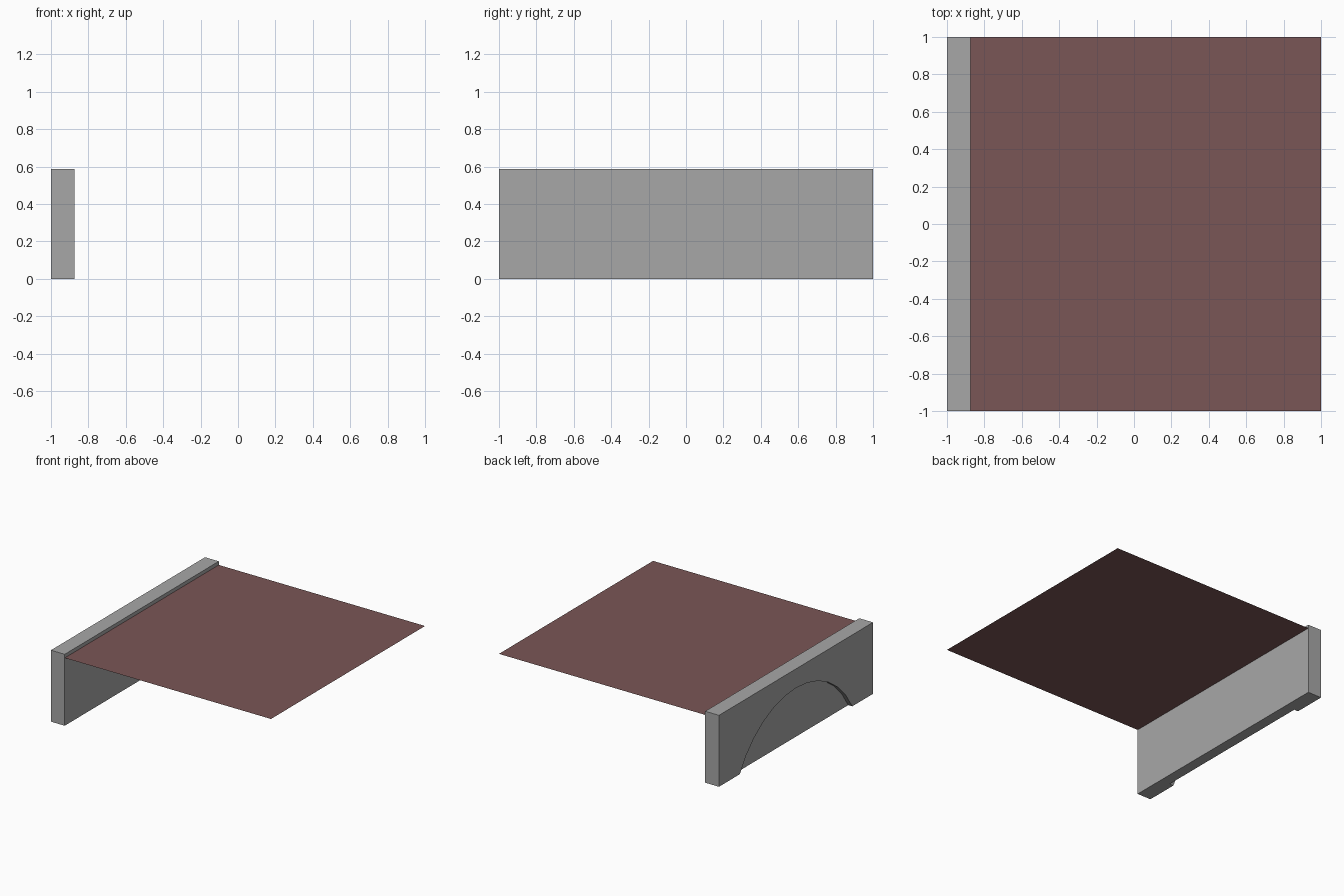
import bpy, bmesh
from math import sin, cos, asin

if "Cube" in bpy.data.objects:
    bpy.data.objects.remove(bpy.data.objects["Cube"])

WALL_OUT, WALL_IN, HEIGHT = -1.0, -0.875, 0.587
DECK_Z = 0.557
RECESS = 0.037
ARCH_R, ARCH_CZ, ARCH_HALF, SEGS = 0.835, -0.405, 0.73, 12


def make_object(name, bm):
    mesh = bpy.data.meshes.new(name)
    bm.to_mesh(mesh)
    bm.free()
    obj = bpy.data.objects.new(name, mesh)
    bpy.context.collection.objects.link(obj)
    return obj


def paint(obj, name, color):
    mat = bpy.data.materials.new(name)
    mat.diffuse_color = (*color, 1)
    mat.use_nodes = True
    mat.node_tree.nodes["Principled BSDF"].inputs["Base Color"].default_value = mat.diffuse_color
    obj.data.materials.append(mat)


def extrude_profile(name, points, x0, x1):
    """Extrude a (y, z) outline along x."""
    bm = bmesh.new()
    face = bm.faces.new([bm.verts.new((x0, y, z)) for y, z in points])
    moved = bmesh.ops.extrude_face_region(bm, geom=[face])["geom"]
    verts = [v for v in moved if isinstance(v, bmesh.types.BMVert)]
    bmesh.ops.translate(bm, verts=verts, vec=(x1 - x0, 0, 0))
    bmesh.ops.recalc_face_normals(bm, faces=bm.faces)
    return make_object(name, bm)


# Upright wall along the left side
wall = extrude_profile("side_wall", [(-1, 0), (1, 0), (1, HEIGHT), (-1, HEIGHT)],
                       WALL_OUT, WALL_IN)

# Shallow arched recess in the wall's outer face
half = asin(ARCH_HALF / ARCH_R)
angles = [-half + 2 * half * i / SEGS for i in range(SEGS + 1)]
arch = [(ARCH_R * sin(a), ARCH_CZ + ARCH_R * cos(a)) for a in angles]
outline = [(-ARCH_HALF, -0.1)] + arch + [(ARCH_HALF, -0.1)]
cutter = extrude_profile("arch_cutter", outline, WALL_OUT - 0.1, WALL_OUT + RECESS)
cutter.hide_render = True

cut = wall.modifiers.new("arch_recess", 'BOOLEAN')
cut.operation = 'DIFFERENCE'
cut.solver = 'EXACT'
cut.object = cutter
bpy.context.view_layer.objects.active = wall
bpy.ops.object.modifier_apply(modifier=cut.name)
bpy.data.objects.remove(cutter)
wall.data.materials.clear()
paint(wall, "mid_grey", (0.39, 0.39, 0.39))

# Thin flat deck reaching from the wall to the right edge
bm = bmesh.new()
bm.faces.new([bm.verts.new((x, y, DECK_Z))
              for x, y in ((WALL_IN, -1), (1, -1), (1, 1), (WALL_IN, 1))])
deck = make_object("deck", bm)
paint(deck, "dull_brown", (0.195, 0.093, 0.093))
